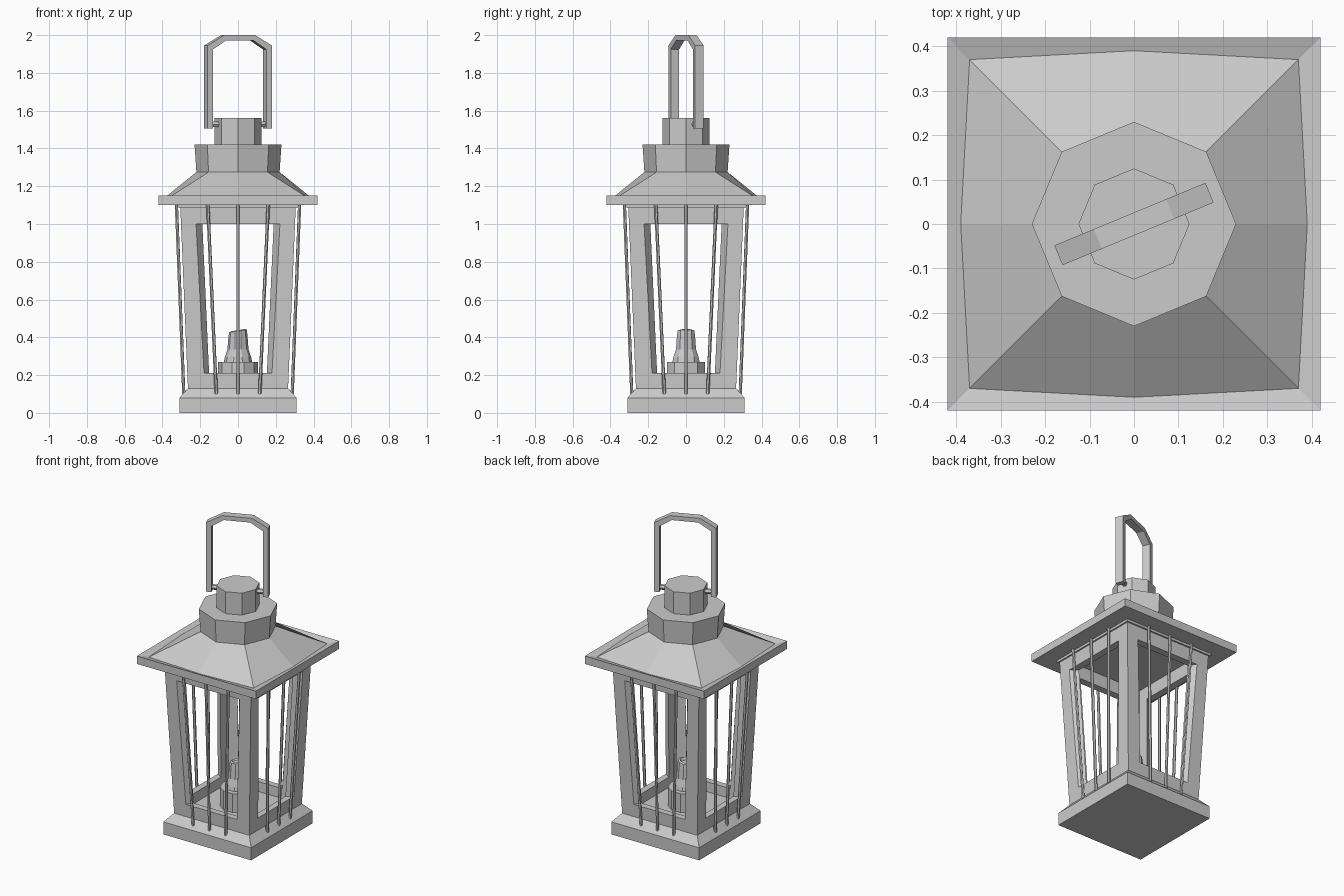
import bpy, bmesh, math
from mathutils import Vector, Matrix

if "Cube" in bpy.data.objects:
    bpy.data.objects.remove(bpy.data.objects["Cube"])


def make(name, bm):
    bmesh.ops.recalc_face_normals(bm, faces=bm.faces)
    mesh = bpy.data.meshes.new(name)
    bm.to_mesh(mesh)
    bm.free()
    ob = bpy.data.objects.new(name, mesh)
    bpy.context.collection.objects.link(ob)
    return ob


def loft(bm, rings, caps=True, closed=False):
    """Skin a list of equal-length point rings with quads."""
    vs = [[bm.verts.new(p) for p in r] for r in rings]
    n = len(vs[0])
    pairs = list(zip(vs, vs[1:])) + ([(vs[-1], vs[0])] if closed else [])
    for a, b in pairs:
        for i in range(n):
            j = (i + 1) % n
            bm.faces.new((a[i], a[j], b[j], b[i]))
    if caps and not closed:
        bm.faces.new(vs[0])
        bm.faces.new(vs[-1])


def square(h, z):
    return [Vector((x * h, y * h, z)) for x, y in ((1, 1), (-1, 1), (-1, -1), (1, -1))]


def ring8(mid, corner, z):
    """Eight points: side middles at mid, corners at (corner, corner)."""
    return [Vector((math.cos(k * math.pi / 4), math.sin(k * math.pi / 4), 0))
            * (mid if k % 2 == 0 else corner * math.sqrt(2)) + Vector((0, 0, z)) for k in range(8)]


def circle(r, z, n, tilt=0.0):
    return [Vector((r * math.cos(2 * math.pi * k / n), r * math.sin(2 * math.pi * k / n),
                    z + tilt * math.cos(2 * math.pi * k / n))) for k in range(n)]


def lofted(name, rings, **kw):
    bm = bmesh.new()
    loft(bm, rings, **kw)
    return make(name, bm)


def rod(bm, a, b, r, n=6):
    a, b = Vector(a), Vector(b)
    rot = (b - a).to_track_quat('Z', 'Y')
    loft(bm, [[p + rot @ c for c in circle(r, 0, n)] for p in (a, b)])


def outer(z):
    return 0.265 + (z - 0.13) / 0.97 * 0.041


# plinth with sloped shoulder and raised inner floor
lofted("base", [square(h, z) for h, z in
                ((0.31, 0), (0.31, 0.08), (0.265, 0.13), (0.222, 0.13), (0.222, 0.15))])

# tapered frame: sill and header rings, four L-shaped corner posts
T = 0.85
Z0, Z1 = 0.21, 1.0
for name, a, b in (("sill", 0.13, Z0), ("header", Z1, 1.09)):
    lofted(name, [square(outer(a), a), square(outer(b), b),
                  square(outer(b) * T, b), square(outer(a) * T, a)], closed=True)
bm = bmesh.new()
for k in range(4):
    R = Matrix.Rotation(k * math.pi / 2, 3, 'Z')
    rings = []
    for z, i in ((Z0, 0.18), (Z1, 0.222)):
        o = outer(z)
        pts = ((o, o), (i, o), (i * T, o * T), (o * T, o * T), (o * T, i * T), (o, i))
        rings.append([R @ Vector((x, y, z)) for x, y in pts])
    loft(bm, rings)
make("corner_posts", bm)

# three splayed guard rods per side
bm = bmesh.new()
for k in range(4):
    R = Matrix.Rotation(k * math.pi / 2, 3, 'Z')
    for s in (-1, 0, 1):
        rod(bm, R @ Vector((s * 0.115, -0.287, 0.10)), R @ Vector((s * 0.16, -0.326, 1.10)), 0.009)
make("guard_rods", bm)

# ceiling plate and roof with dished rim
lofted("ceiling", [square(0.315, 1.085), square(0.315, 1.105)])
lofted("roof", [ring8(m, c, z) for m, c, z in
                ((0.42, 0.42, 1.10), (0.42, 0.42, 1.15), (0.39, 0.37, 1.138), (0.22, 0.156, 1.275))])

# octagonal collar and cap
lofted("collar", [circle(0.22, 1.27, 8), circle(0.23, 1.42, 8)])
lofted("cap", [circle(0.125, 1.41, 8), circle(0.125, 1.56, 8)])

# carrying handle, turned about the vertical axis
TURN = Matrix.Rotation(math.radians(22.5), 3, 'Z')
half_out = [(0.184, 1.505), (0.184, 1.945), (0.088, 2.0)]
half_in = [(0.152, 1.505), (0.152, 1.925), (0.078, 1.972)]
out = half_out + [(-u, z) for u, z in reversed(half_out)]
inn = half_in + [(-u, z) for u, z in reversed(half_in)]
W = 0.024
lofted("handle", [[TURN @ Vector(p) for p in
                   ((a[0], -W, a[1]), (a[0], W, a[1]), (b[0], W, b[1]), (b[0], -W, b[1]))]
                  for a, b in zip(out, inn)])
bm = bmesh.new()
for s in (-1, 1):
    rod(bm, TURN @ Vector((s * 0.10, 0, 1.528)), TURN @ Vector((s * 0.165, 0, 1.528)), 0.016)
make("handle_pins", bm)

# candle on its holder
lofted("candle_holder", [circle(0.105, 0.14, 10), circle(0.105, 0.27, 10)])
lofted("candle", [circle(r, z, 10, t) for r, z, t in
                  ((0.076, 0.265, 0), (0.07, 0.295, 0), (0.056, 0.335, 0),
                   (0.051, 0.40, 0), (0.047, 0.433, 0.007), (0.036, 0.438, 0.006),
                   (0.028, 0.425, 0))])
